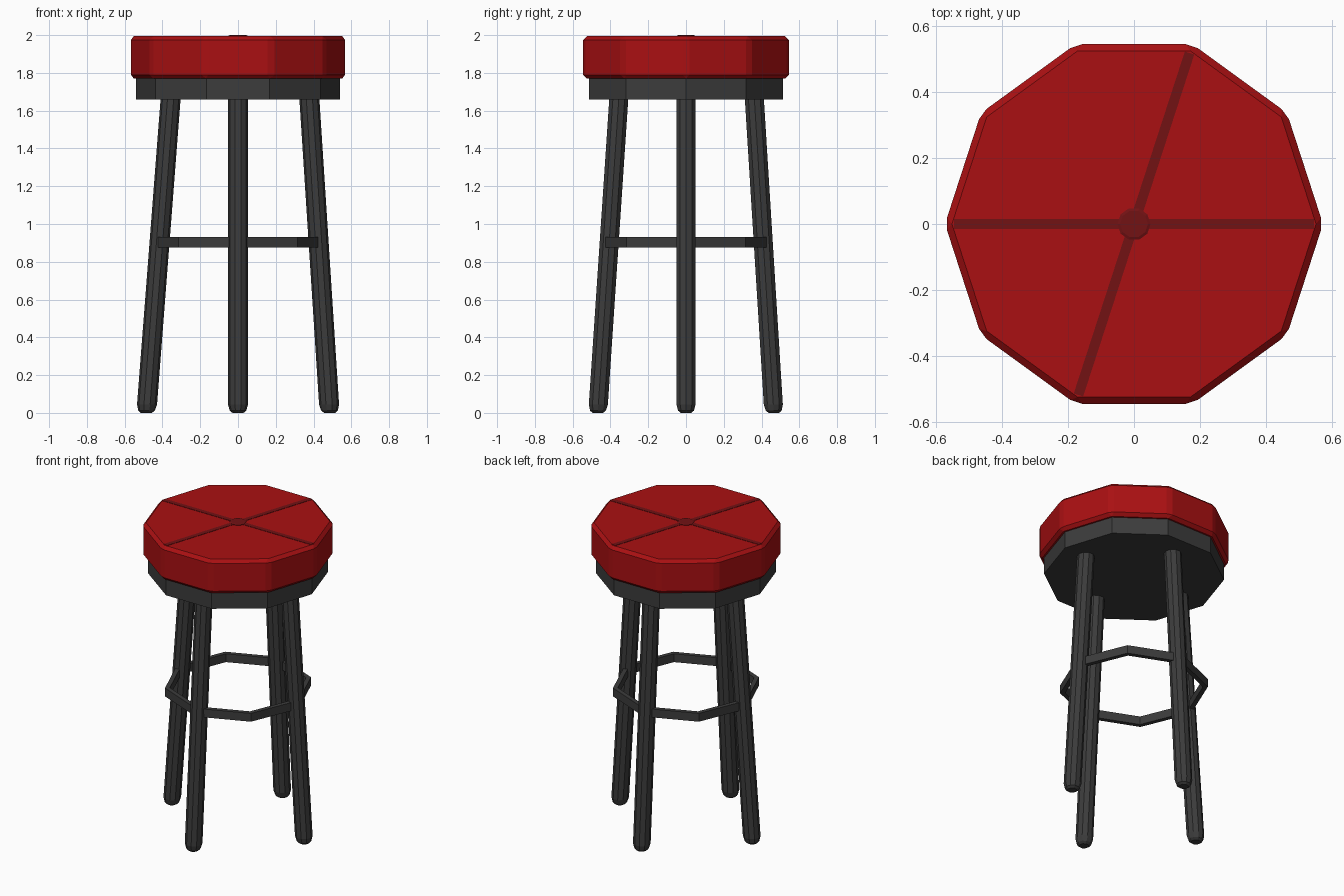
import bpy, bmesh
from math import cos, sin, pi, radians
from mathutils import Vector

if "Cube" in bpy.data.objects:
    bpy.data.objects.remove(bpy.data.objects["Cube"])


def material(name, rgb):
    m = bpy.data.materials.new(name)
    m.diffuse_color = (*rgb, 1)
    m.use_nodes = True
    m.node_tree.nodes["Principled BSDF"].inputs["Base Color"].default_value = m.diffuse_color
    return m


RED = material("red_vinyl", (0.4, 0.005, 0.006))
DARK_RED = material("dark_red_trim", (0.17, 0.006, 0.007))
BLACK = material("dark_metal", (0.045, 0.045, 0.045))


def make_object(name, bm, mat):
    bmesh.ops.recalc_face_normals(bm, faces=bm.faces)
    mesh = bpy.data.meshes.new(name)
    bm.to_mesh(mesh)
    bm.free()
    mesh.materials.append(mat)
    obj = bpy.data.objects.new(name, mesh)
    bpy.context.collection.objects.link(obj)
    return obj


def bevel(obj, width):
    b = obj.modifiers.new("bevel", 'BEVEL')
    b.width, b.segments = width, 1
    b.limit_method = 'ANGLE'
    b.angle_limit = radians(20)


def lathe(name, profile, sides, mat, closed=False, base=(0, 0), tilt=(0, 0)):
    """Stack polygon rings of (radius, z); base and tilt lean the axis."""
    bm = bmesh.new()
    rings = []
    for r, z in profile:
        cx, cy = base[0] + tilt[0] * z, base[1] + tilt[1] * z
        rings.append([bm.verts.new((cx + r * cos(2 * pi * i / sides),
                                    cy + r * sin(2 * pi * i / sides), z))
                      for i in range(sides)])
    pairs = list(zip(rings, rings[1:]))
    if closed:
        pairs.append((rings[-1], rings[0]))
    else:
        bm.faces.new(rings[0])
        bm.faces.new(rings[-1])
    for a, b in pairs:
        for i in range(sides):
            j = (i + 1) % sides
            bm.faces.new((a[i], a[j], b[j], b[i]))
    return make_object(name, bm, mat)


# Cushion and the rim below it
seat = lathe("seat", [(0.573, 1.77), (0.573, 1.994)], 10, RED)
bevel(seat, 0.02)
lathe("seat_rim", [(0.541, 1.66), (0.541, 1.775)], 10, BLACK)

# Seam strips across the cushion
for name, angle in (("cross_seam", 0), ("diagonal_seam", radians(72))):
    bm = bmesh.new()
    bmesh.ops.create_cube(bm, size=1)
    bmesh.ops.scale(bm, vec=(1.09, 0.03, 0.006), verts=bm.verts)
    strip = make_object(name, bm, DARK_RED)
    strip.location.z = 1.993
    strip.rotation_euler.z = angle

# Centre button
lathe("seat_button", [(0.05, 1.985), (0.05, 1.997), (0.042, 2.0)], 10, DARK_RED)

# Splayed legs with rounded feet: foot distance and top distance at z = 1.66
legs = {"left_leg": ((-1, 0), 0.485, 0.357), "right_leg": ((1, 0), 0.485, 0.378),
        "front_leg": ((0, -1), 0.467, 0.356), "back_leg": ((0, 1), 0.465, 0.362)}
for name, (direction, foot, top) in legs.items():
    d = Vector(direction)
    lathe(name, [(0.029, 0), (0.044, 0.012), (0.053, 0.045), (0.053, 1.69)],
          10, BLACK, base=d * foot, tilt=d * (top - foot) / 1.66)

# Octagonal footrest hoop
lathe("footrest_ring", [(0.445, 0.875), (0.445, 0.93), (0.415, 0.93), (0.415, 0.875)],
      8, BLACK, closed=True)
